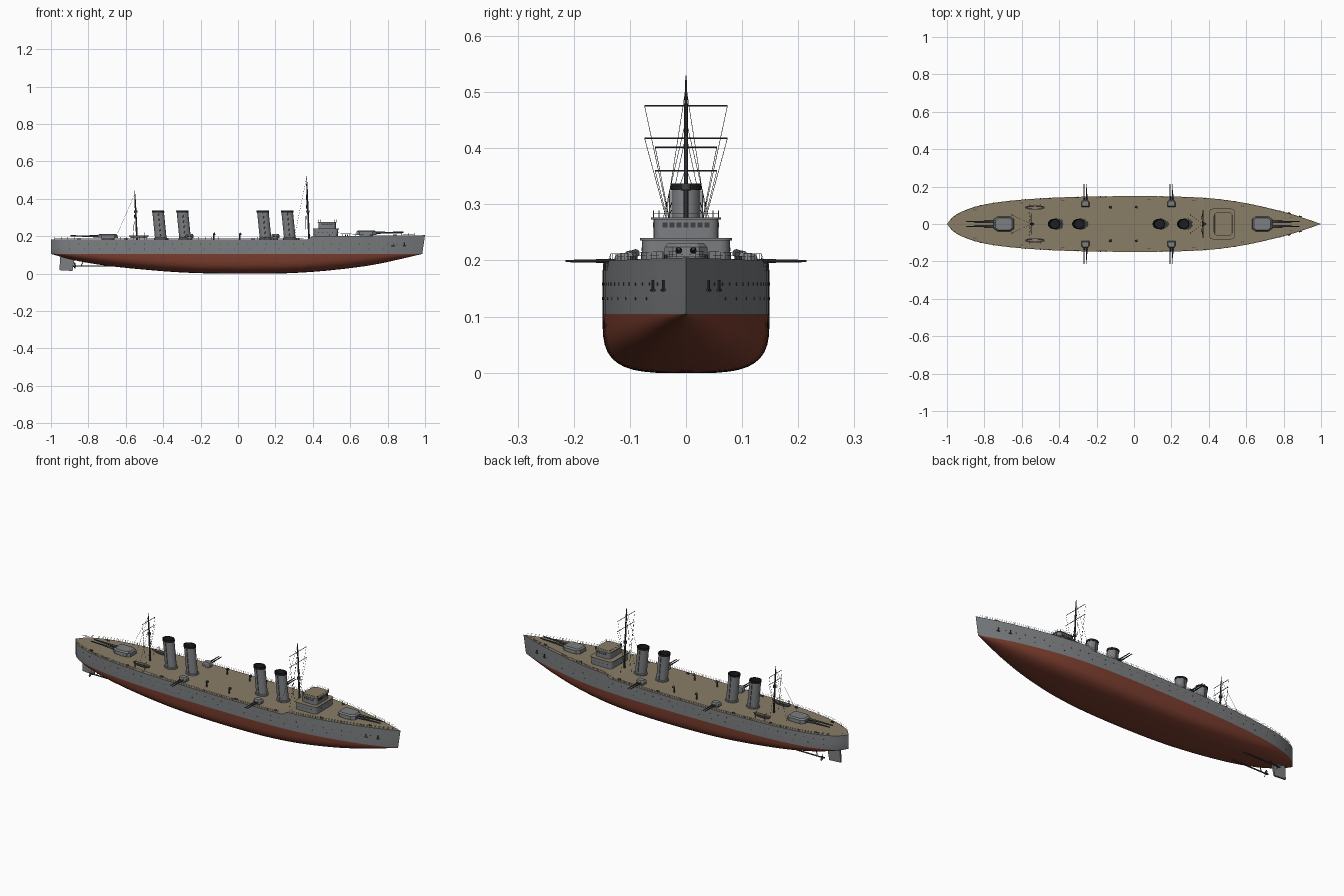
import bpy, bmesh, math
from mathutils import Vector, Matrix

if "Cube" in bpy.data.objects:
    bpy.data.objects.remove(bpy.data.objects["Cube"])

def material(name, rgb):
    m = bpy.data.materials.new(name)
    m.diffuse_color = (*rgb, 1)
    m.use_nodes = True
    m.node_tree.nodes["Principled BSDF"].inputs["Base Color"].default_value = m.diffuse_color
    return m

GREY = material("hull grey", (0.20, 0.21, 0.22))
RED = material("antifouling red", (0.20, 0.048, 0.028))
TAN = material("deck tan", (0.25, 0.205, 0.135))
DARK = material("gun dark grey", (0.05, 0.053, 0.058))
BLACK = material("funnel black", (0.012, 0.013, 0.014))

def finish(name, bm, *mats, smooth=35):
    bmesh.ops.recalc_face_normals(bm, faces=bm.faces)
    me = bpy.data.meshes.new(name)
    bm.to_mesh(me)
    bm.free()
    ob = bpy.data.objects.new(name, me)
    bpy.context.collection.objects.link(ob)
    for m in mats:
        me.materials.append(m)
    bpy.ops.object.select_all(action='DESELECT')
    ob.select_set(True)
    bpy.context.view_layer.objects.active = ob
    bpy.ops.object.shade_smooth_by_angle(angle=math.radians(smooth))
    return ob

def rod(bm, p, q, r, r2=None, n=8):
    p, q = Vector(p), Vector(q)
    d = q - p
    mat = Matrix.Translation((p + q) / 2) @ d.to_track_quat('Z', 'Y').to_matrix().to_4x4()
    bmesh.ops.create_cone(bm, cap_ends=True, segments=n, radius1=r,
                          radius2=r if r2 is None else r2, depth=d.length, matrix=mat)

def loft(bm, rings, idx=None):
    vs = [[bm.verts.new(p) for p in ring] for ring in rings]
    n = len(vs[0])
    for k in range(len(vs) - 1):
        for i in range(n):
            j = (i + 1) % n
            f = bm.faces.new((vs[k][i], vs[k][j], vs[k + 1][j], vs[k + 1][i]))
            f.material_index = idx[k] if idx else 0
    bm.faces.new(vs[0])
    bm.faces.new(vs[-1]).material_index = idx[-1] if idx else 0

def ellipse(cx, cy, z, rx, ry, n=28):
    return [(cx + rx * math.cos(2 * math.pi * i / n), cy + ry * math.sin(2 * math.pi * i / n), z)
            for i in range(n)]

def rounded_rect(x0, x1, hy, z, r, n=4):
    pts = []
    for cx, cy, a0 in ((x1 - r, hy - r, 0), (x0 + r, hy - r, 90), (x0 + r, r - hy, 180), (x1 - r, r - hy, 270)):
        for i in range(n + 1):
            a = math.radians(a0 + 90 * i / n)
            pts.append((cx + r * math.cos(a), cy + r * math.sin(a), z))
    return pts

def box(bm, lo, hi):
    lo, hi = Vector(lo), Vector(hi)
    bmesh.ops.create_cube(bm, size=1, matrix=Matrix.Translation((lo + hi) / 2) @ Matrix.Diagonal((*(hi - lo), 1)))

def curve(pts):
    # smooth interpolation through a few points
    def slope(i):
        a, b = pts[max(i - 1, 0)], pts[min(i + 1, len(pts) - 1)]
        return (b[1] - a[1]) / (b[0] - a[0])
    def f(x):
        i = max(k for k in range(len(pts) - 1) if pts[k][0] <= x or k == 0)
        (x0, y0), (x1, y1) = pts[i], pts[i + 1]
        h = x1 - x0
        t = min(max((x - x0) / h, 0), 1)
        return (y0 * (2*t**3 - 3*t*t + 1) + h * slope(i) * (t**3 - 2*t*t + t)
                + y1 * (3*t*t - 2*t**3) + h * slope(i + 1) * (t**3 - t*t))
    return f

beam = curve([(-1, 0), (-.97, .036), (-.93, .062), (-.85, .092), (-.75, .113), (-.6, .130), (-.4, .142),
              (-.15, .148), (.15, .148), (.4, .138), (.6, .111), (.8, .065), (.9, .035), (1, 0)])
keel = curve([(-1, .105), (-.94, .088), (-.85, .066), (-.7, .042), (-.5, .021), (-.3, .006), (-.1, 0),
              (.2, 0), (.35, .006), (.5, .018), (.7, .043), (.9, .083), (1, .105)])
WL = .105

def deck(x):
    return .183 + .017 * min(max((x - .37) / .03, 0), 1) + .005 * max(0, (x - .5) / .5)

# hull: stations lofted along x, red below the waterline, tan deck on top
bm = bmesh.new()
xs = sorted([-math.cos(math.pi * i / 72) for i in range(73)] + [.37, .40])
rows = []
for x in xs:
    b, k, d = max(beam(x), 0), min(keel(x), WL), deck(x)
    n = 3.6 - 1.9 * min(1, abs(x)) ** 2
    half = [(b, d), (b, (d + WL) / 2)]
    for i in range(11):
        a = math.pi / 2 * i / 10
        half.append((b * math.cos(a) ** (2 / n) if i < 10 else 0, WL - (WL - k) * math.sin(a) ** (2 / n)))
    ring = half + [(-y, z) for y, z in reversed(half[:-1])]
    rake = .015 * max(0, (x - .8) / .2)
    rows.append([bm.verts.new((x - rake * min(1, (d - z) / .1), y, z)) for y, z in ring])
for a, c in zip(rows, rows[1:]):
    m = len(a)
    for i in range(m):
        j = (i + 1) % m
        f = bm.faces.new((a[i], a[j], c[j], c[i]))
        f.material_index = 2 if i == m - 1 else (0 if i < 2 or i > m - 4 else 1)
bmesh.ops.remove_doubles(bm, verts=bm.verts, dist=1e-5)
finish("hull", bm, GREY, RED, TAN)

# portholes and anchors
bm = bmesh.new()
for s in (1, -1):
    for z, step in ((.158, .05), (.132, .08)):
        for i in range(int(1.8 / step)):
            x = -.9 + i * step
            rod(bm, (x, s * (beam(x) - .004), z), (x, s * (beam(x) + .001), z), .0026, n=8)
    for x in (.83, .89):
        y = s * (beam(x) + .002)
        rod(bm, (x, y, .145), (x, y, .165), .0022, n=6)
        rod(bm, (x - .008, y + s * .003, .147), (x + .008, y - s * .002, .147), .0025, n=6)
finish("portholes_and_anchors", bm, DARK)

# railings around both decks and on the bridge roof
bm = bmesh.new()
def rail(pts, h=.012):
    for p, q in zip(pts, pts[1:]):
        rod(bm, p, (p[0], p[1], p[2] + h), .0006, n=4)
        for k in (.5, 1):
            rod(bm, (p[0], p[1], p[2] + h * k), (q[0], q[1], q[2] + h * k), .0004, n=3)
for s in (1, -1):
    rail([(x, s * (beam(x) - .002), deck(x)) for x in [-.98 + .035 * i for i in range(57)] if x < .985])
rr = rounded_rect(.432, .525, .058, .277, .01, 1)
rail(rr + rr[:1])
finish("railings", bm, GREY)

# four raked funnels with black tops
for k, fx in enumerate((-.42, -.29, .14, .27)):
    bm = bmesh.new()
    prof = [(.18, .036), (.19, .036), (.192, .031), (.326, .031), (.326, .033), (.337, .033), (.337, .028), (.27, .028)]
    loft(bm, [ellipse(fx + .008 - .1 * (z - .18), 0, z, r, r * .84) for z, r in prof], [0, 0, 0, 1, 1, 1, 1, 1])
    for s in (1, -1):   # steam pipe
        rod(bm, (fx + .008, s * .029, .18), (fx - .006, s * .029, .325), .002, n=6)
    finish(f"funnel_{k + 1}", bm, GREY, BLACK)

# bridge: two rounded houses with tan overhanging roofs
bm = bmesh.new()
def house(x0, x1, hy, z0, z1, lip):
    loft(bm, [rounded_rect(x0, x1, hy, z, .018) for z in (z0, z1)])
    loft(bm, [rounded_rect(x0 - lip, x1 + lip, hy + lip, z, .02) for z in (z1, z1 + .004)], [0, 1])
house(.405, .535, .078, .198, .236, .004)
house(.43, .523, .058, .238, .273, .004)
finish("bridge", bm, GREY, TAN)

# bridge windows and doors
bm = bmesh.new()
for i in range(7):
    y = (i - 3) * .0125
    box(bm, (.521, y - .0045, .259), (.5245, y + .0045, .268))
for s in (1, -1):
    for i in range(5):
        x = .452 + i * .0125
        box(bm, (x - .0045, s * .058 - .0012, .259), (x + .0045, s * .058 + .0012, .268))
    for i in range(4):
        x = .43 + i * .025
        rod(bm, (x, s * .074, .22), (x, s * .079, .22), .003)
    rod(bm, (.53, s * .03, .22), (.536, s * .03, .22), .003)
finish("bridge_windows", bm, DARK)

# main twin turrets, bow and stern
for name, cx, s in (("fore_turret", .685, 1), ("aft_turret", -.695, -1)):
    z0 = deck(cx)
    bm = bmesh.new()
    loft(bm, [ellipse(cx, 0, z, .036, .036) for z in (z0 - .005, z0 + .006)])
    plan = [(.055, .024), (.035, .039), (-.035, .039), (-.053, .026)]
    plan += [(x, -y) for x, y in reversed(plan)]
    loft(bm, [[(cx + s * x * k, y * k, z0 + z) for x, y in plan] for z, k in ((.004, 1), (.022, .97), (.029, .82))])
    finish(name, bm, GREY, smooth=20)
    bm = bmesh.new()
    for y in (-.013, .013):
        rod(bm, (cx + s * .045, y, z0 + .016), (cx + s * .1, y, z0 + .017), .0062, .005, 12)
        rod(bm, (cx + s * .1, y, z0 + .017), (cx + s * .2, y, z0 + .019), .0045, .003, 12)
    finish(name + "_barrels", bm, DARK)

# side guns with shields
shields, barrels = bmesh.new(), bmesh.new()
for gx in (-.26, .20):
    for s in (1, -1):
        loft(shields, [ellipse(gx, s * .108, z, .014, .014, 16) for z in (.18, .192)])
        loft(shields, [[(gx + x * k, s * (.108 + y * k), z) for x, y in
                        ((-.022, -.016), (.022, -.016), (.022, .008), (.013, .019), (-.013, .019), (-.022, .008))]
                       for z, k in ((.19, 1), (.205, 1), (.212, .8))])
        for dx in (-.007, .007):
            rod(barrels, (gx + dx, s * .12, .199), (gx + dx, s * .16, .199), .0042, .0035, 10)
            rod(barrels, (gx + dx, s * .16, .199), (gx + dx, s * .215, .199), .003, .002, 10)
finish("side_gun_shields", shields, GREY, smooth=20)
finish("side_gun_barrels", barrels, DARK)

# masts, yards and rigging
for name, x0, x1, top, yards, back in (("foremast", .38, .366, .53, ((.476, .074), (.418, .074)), .30),
                                       ("mainmast", -.54, -.552, .445, ((.402, .055), (.36, .055)), -.655)):
    bm, rig = bmesh.new(), bmesh.new()
    at = lambda z: x0 + (x1 - x0) * (z - .18) / (top - .18)
    rod(bm, (x0, 0, .18), (at(top - .05), 0, top - .05), .005, .0035, 10)
    rod(bm, (at(top - .05), 0, top - .05), (x1, 0, top), .003, .001, 8)
    rod(bm, (at(.325), 0, .325), (at(.337), 0, .337), .009, n=12)
    for z, h in yards:
        rod(bm, (at(z), -h, z), (at(z), h, z), .0014, n=6)
    for s in (1, -1):
        for z, h in yards:
            rod(rig, (at(z), s * h, z), (x0 - .02, s * .015, .2), .0006, n=3)
        rod(rig, (at(top), 0, top - .02), (back, s * .05, .19), .0006, n=3)
        rod(rig, (at(top), 0, top - .08), (x0 - .02, s * .06, .19), .0006, n=3)
    finish(name, bm, DARK)
    finish(name + "_rigging", rig, DARK)

# ship's boats on davits
for s, side in ((1, "port"), (-1, "starboard")):
    bm = bmesh.new()
    cy = s * .088
    prof = [(.187, .03, .003), (.193, .046, .009), (.203, .054, .012), (.203, .048, .009), (.197, .042, .007)]
    loft(bm, [ellipse(-.53, cy, z, a, b) for z, a, b in prof], [0, 0, 0, 1, 1])
    for dx in (-.03, .03):
        rod(bm, (-.53 + dx, cy + s * .018, .18), (-.53 + dx, cy + s * .018, .215), .0015, n=6)
        rod(bm, (-.53 + dx, cy + s * .018, .215), (-.53 + dx, cy, .218), .0015, n=6)
    finish(side + "_boat", bm, GREY, TAN)

# cowl ventilators and bollards
bm = bmesh.new()
for s in (1, -1):
    for x in (-.13, .01):
        rod(bm, (x, s * .09, .18), (x, s * .09, .21), .004)
        rod(bm, (x - .004, s * .09, .21), (x + .008, s * .09, .213), .004, .0075, 10)
    for x in (-.85, -.6, -.38, .08, .32, .58, .84):
        for dx in (-.005, .005):
            y = s * max(beam(x) - .018, .02)
            rod(bm, (x + dx, y, deck(x) - .003), (x + dx, y, deck(x) + .007), .003)
finish("vents_and_bollards", bm, DARK)

# rudder, shafts and propellers
bm = bmesh.new()
loft(bm, [[(x, y, z) for x, z in ((-.955, .018), (-.885, .014), (-.872, .085), (-.95, .095))] for y in (-.005, .005)])
finish("rudder", bm, GREY)
bm = bmesh.new()
for s in (1, -1):
    y = s * .045
    rod(bm, (-.88, y, .04), (-.5, y, .04), .0035)
    rod(bm, (-.84, y, .04), (-.82, s * .03, .08), .0025, n=6)
    rod(bm, (-.885, y, .04), (-.865, y, .04), .003, .006)
    for k in range(3):
        a = math.radians(90 + 120 * k)
        m = (Matrix.Translation((-.873, y, .04)) @ Matrix.Rotation(a, 4, 'X') @ Matrix.Translation((0, .011, 0))
             @ Matrix.Rotation(.6, 4, 'Y') @ Matrix.Diagonal((.0015, .01, .006, 1)))
        bmesh.ops.create_uvsphere(bm, u_segments=10, v_segments=6, radius=1, matrix=m)
finish("shafts_and_propellers", bm, DARK)
